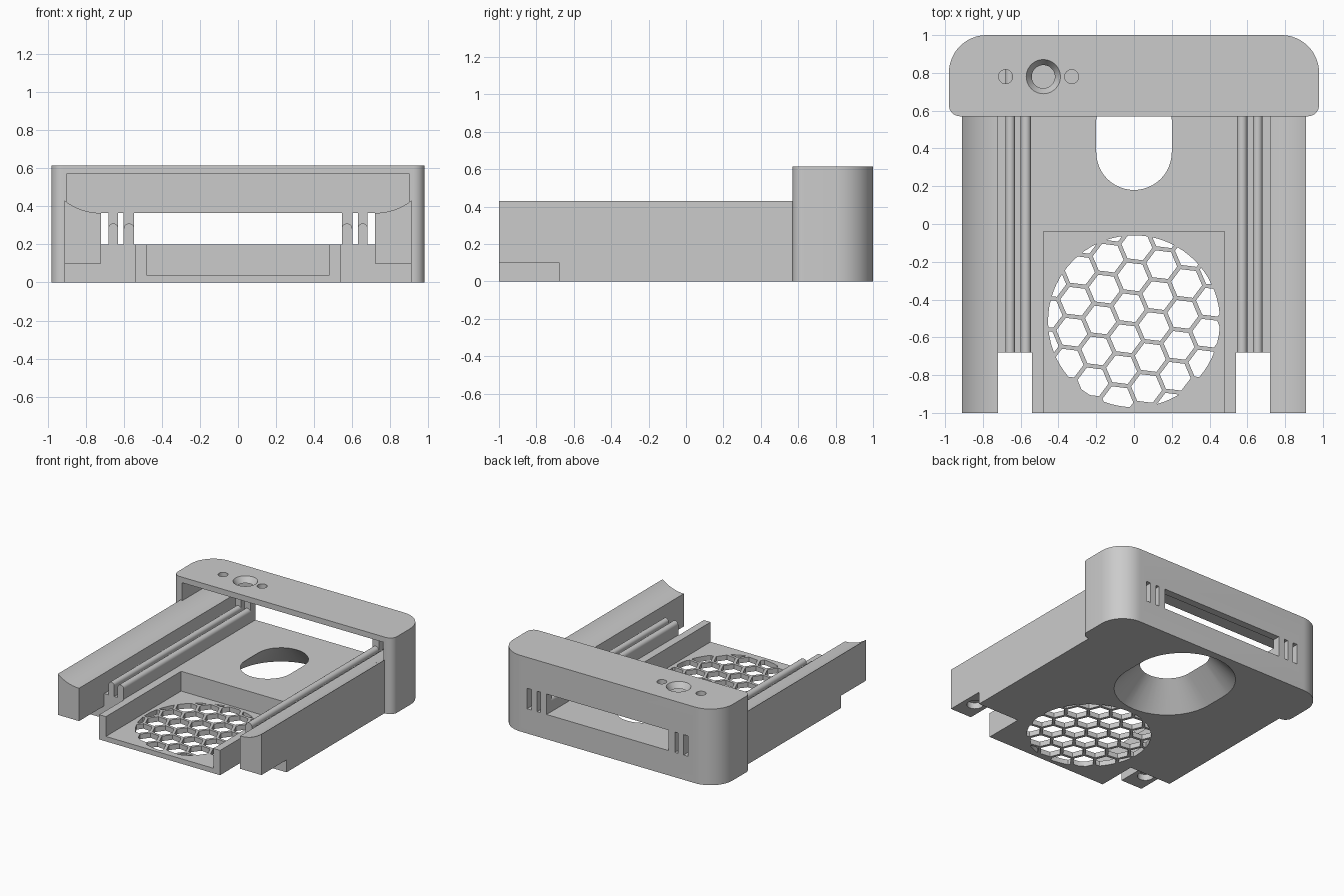
import bpy, bmesh, math
from mathutils import Vector

if "Cube" in bpy.data.objects:
    bpy.data.objects.remove(bpy.data.objects["Cube"])

grey = bpy.data.materials.new("grey plastic")
grey.diffuse_color = (0.6, 0.6, 0.6, 1)
grey.use_nodes = True
grey.node_tree.nodes["Principled BSDF"].inputs["Base Color"].default_value = grey.diffuse_color


def loft(name, loops_list):
    """Solid from one or more pairs of matching 3D loops."""
    bm = bmesh.new()
    for la, lb in loops_list:
        a = [bm.verts.new(p) for p in la]
        b = [bm.verts.new(p) for p in lb]
        n = len(a)
        bm.faces.new(a)
        bm.faces.new(b[::-1])
        for i in range(n):
            j = (i + 1) % n
            bm.faces.new((a[j], a[i], b[i], b[j]))
    bmesh.ops.recalc_face_normals(bm, faces=bm.faces)
    me = bpy.data.meshes.new(name)
    bm.to_mesh(me)
    bm.free()
    me.materials.append(grey)
    ob = bpy.data.objects.new(name, me)
    bpy.context.collection.objects.link(ob)
    return ob


def prism_z(pts, z0, z1):
    return [(x, y, z0) for x, y in pts], [(x, y, z1) for x, y in pts]


def prism_y(pts, y0, y1):
    return [(x, y0, z) for x, z in pts], [(x, y1, z) for x, z in pts]


def box(x0, x1, y0, y1, z0, z1):
    return prism_z([(x0, y0), (x1, y0), (x1, y1), (x0, y1)], z0, z1)


def arc(cx, cy, r, a0, a1, n):
    return [(cx + r * math.cos(math.radians(a0 + (a1 - a0) * i / n)),
             cy + r * math.sin(math.radians(a0 + (a1 - a0) * i / n))) for i in range(n + 1)]


def circle(cx, cy, r, n=48):
    return arc(cx, cy, r, 0, 360, n)[:-1]


def apply_bool(ob, cutter, op='DIFFERENCE'):
    m = ob.modifiers.new("cut", 'BOOLEAN')
    m.object, m.operation, m.solver = cutter, op, 'EXACT'
    bpy.context.view_layer.objects.active = ob
    bpy.ops.object.modifier_apply(modifier=m.name)
    bpy.data.objects.remove(cutter, do_unlink=True)


def cut(ob, *solids):
    for s in solids:
        apply_bool(ob, loft("cutter", [s]))


def scoop(xmax):
    """Right half of the top outline: concave arm top from xmax inward, down to the deck."""
    a1 = math.degrees(math.asin((xmax - 0.72) / 0.31)) - 90
    return arc(0.72, 0.675, 0.31, a1, -90, 12) + [(0.72, 0.2)]


def mirrored(half):
    return half + [(-x, z) for x, z in reversed(half)]


# stadium opening, flared towards the underside
def stadium(r, z):
    return [(x, y, z) for x, y in arc(0, 0.55, r, 0, 180, 24) + arc(0, 0.38, r, 180, 360, 24)]


opening = (stadium(0.3995, -0.01), stadium(0.1905, 0.21))

# deck with two side arms, one cross-section
deck = loft("deck_and_arms", [prism_y(mirrored([(0.91, 0)] + scoop(0.91)), -1, 0.57)])
cut(deck, opening, box(-0.48, 0.48, -1.1, -0.04, 0.04, 0.3))
for s in (-1, 1):
    gap = sorted((s * 0.54, s * 0.72))
    step = sorted((s * 0.54, s * 1.0))
    cut(deck,
        box(*gap, -1.1, -0.68, -0.1, 0.6),                       # gap beside arm
        box(*step, -1.1, -0.68, -0.1, 0.1),                      # step under arm
        prism_z(circle(s * 0.815, -0.84, 0.06), 0.05, 0.15))     # blind hole under arm

# honeycomb vent in the tray floor
pitch, r_hex, vent_y, vent_r = 0.165, 0.0825, -0.515, 0.455
u = Vector((math.cos(math.radians(-37)), math.sin(math.radians(-37)))) * pitch
v = Vector((math.cos(math.radians(-97)), math.sin(math.radians(-97)))) * pitch
cells = []
for i in range(-8, 9):
    for j in range(-8, 9):
        c = Vector((-0.005, -0.28)) + u * i + v * j
        if (c - Vector((0, vent_y))).length < vent_r + 0.06:
            cells.append(prism_z(arc(c.x, c.y, r_hex, -7, 353, 6)[:-1], -0.05, 0.1))
vent = loft("vent_cutter", cells)
apply_bool(vent, loft("vent_disc", [prism_z(circle(0, vent_y, vent_r, 72), -0.03, 0.08)]), 'INTERSECT')
apply_bool(deck, vent)

# head block with rounded corners
plan = (arc(0.78, 0.8, 0.2, 0, 90, 16) + arc(-0.78, 0.8, 0.2, 90, 180, 16)
        + arc(-0.92, 0.63, 0.06, 180, 270, 8) + arc(0.92, 0.63, 0.06, 270, 360, 8))
head = loft("head_block", [prism_z(plan, 0, 0.615)])
cut(head,
    prism_y(mirrored([(0.9, 0.57)] + scoop(0.9)), 0.5, 0.94),    # cavity
    opening,
    box(-0.545, 0.545, 0.9, 1.1, 0.2, 0.365))                    # rear window
for s in (-1, 1):
    for a, b in ((0.6, 0.63), (0.68, 0.72)):                     # rear slots
        cut(head, box(*sorted((s * a, s * b)), 0.9, 1.1, 0.2, 0.365))

# countersunk hole and two small holes in the head top
sink = ([(x, y, 0.625) for x, y in circle(-0.48, 0.78, 0.097)],
        [(x, y, 0.565) for x, y in circle(-0.48, 0.78, 0.058)])
cut(head, sink)
for x in (-0.68, -0.33):
    cut(head, prism_z(circle(x, 0.78, 0.037, 32), 0.5, 0.7))

# round-topped guide rails
rails = []
for side, s in (("left", -1), ("right", 1)):
    for place, a, b in (("inner", 0.545, 0.6), ("outer", 0.63, 0.68)):
        c, r = s * (a + b) / 2, (b - a) / 2
        prof = [(c - r, 0.2), (c + r, 0.2)] + arc(c, 0.31 - r, r, 0, 180, 12)
        rails.append(loft(f"{side}_{place}_rail", [prism_y(prof, -0.68, 0.94)]))

# smooth curved walls, keep edges sharp
for ob in [deck, head] + rails:
    bpy.ops.object.select_all(action='DESELECT')
    ob.select_set(True)
    bpy.context.view_layer.objects.active = ob
    bpy.ops.object.shade_smooth_by_angle(angle=math.radians(30))
